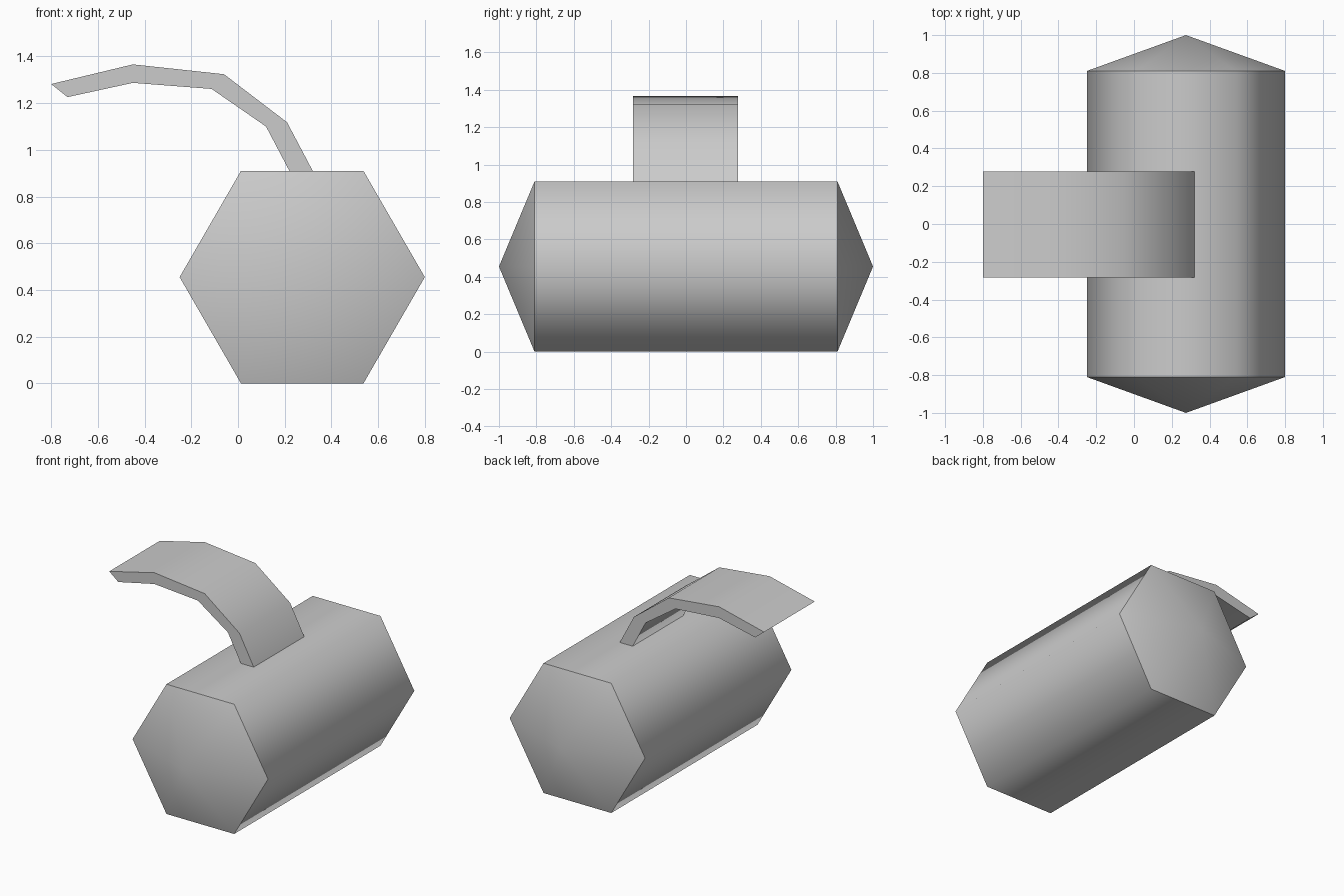
import bpy, bmesh, math
from mathutils import Vector

cube = bpy.data.objects.get("Cube")
if cube:
    bpy.data.objects.remove(cube, do_unlink=True)

grey = bpy.data.materials.new("plain_grey")
grey.use_nodes = True
colour = (0.6, 0.6, 0.6, 1)
grey.diffuse_color = colour
grey.node_tree.nodes["Principled BSDF"].inputs["Base Color"].default_value = colour


def finish(name, bm):
    """Turn a bmesh into a smooth-shaded object with crisp corners."""
    bmesh.ops.recalc_face_normals(bm, faces=bm.faces)
    mesh = bpy.data.meshes.new(name)
    bm.to_mesh(mesh)
    bm.free()
    mesh.materials.append(grey)
    obj = bpy.data.objects.new(name, mesh)
    bpy.context.collection.objects.link(obj)
    bpy.ops.object.select_all(action='DESELECT')
    obj.select_set(True)
    bpy.context.view_layer.objects.active = obj
    bpy.ops.object.shade_smooth_by_angle(angle=math.radians(63))
    return obj


# Six-sided drum with pointed ends
SIDES, RADIUS, HALF, TIP = 6, 0.525, 0.81, 1.0
CX, CZ = 0.275, 0.455
bm = bmesh.new()
rings = []
for y in (-HALF, HALF):
    angles = [math.tau * i / SIDES for i in range(SIDES)]
    rings.append([bm.verts.new((CX + RADIUS * math.cos(a), y, CZ + RADIUS * math.sin(a)))
                  for a in angles])
tips = [bm.verts.new((CX, y, CZ)) for y in (-TIP, TIP)]
for i in range(SIDES):
    j = (i + 1) % SIDES
    bm.faces.new((rings[0][i], rings[0][j], rings[1][j], rings[1][i]))
    for ring, tip in zip(rings, tips):
        bm.faces.new((ring[i], ring[j], tip))
finish("drum", bm)

# Curved strap rising from the top of the drum
outer = [(0.32, 0.91), (0.21, 1.118), (-0.06, 1.324), (-0.45, 1.366), (-0.8, 1.282)]
inner = [(0.22, 0.91), (0.12, 1.10), (-0.113, 1.261), (-0.45, 1.287), (-0.73, 1.226)]
bm = bmesh.new()
strips = [[bm.verts.new((x, -0.283, z)) for x, z in line] for line in (outer, inner)]
for k in range(len(outer) - 1):
    bm.faces.new((strips[0][k], strips[0][k + 1], strips[1][k + 1], strips[1][k]))
side = bmesh.ops.extrude_face_region(bm, geom=bm.faces[:])
moved = [g for g in side["geom"] if isinstance(g, bmesh.types.BMVert)]
bmesh.ops.translate(bm, verts=moved, vec=Vector((0, 0.56, 0)))
finish("curved_strap", bm)
